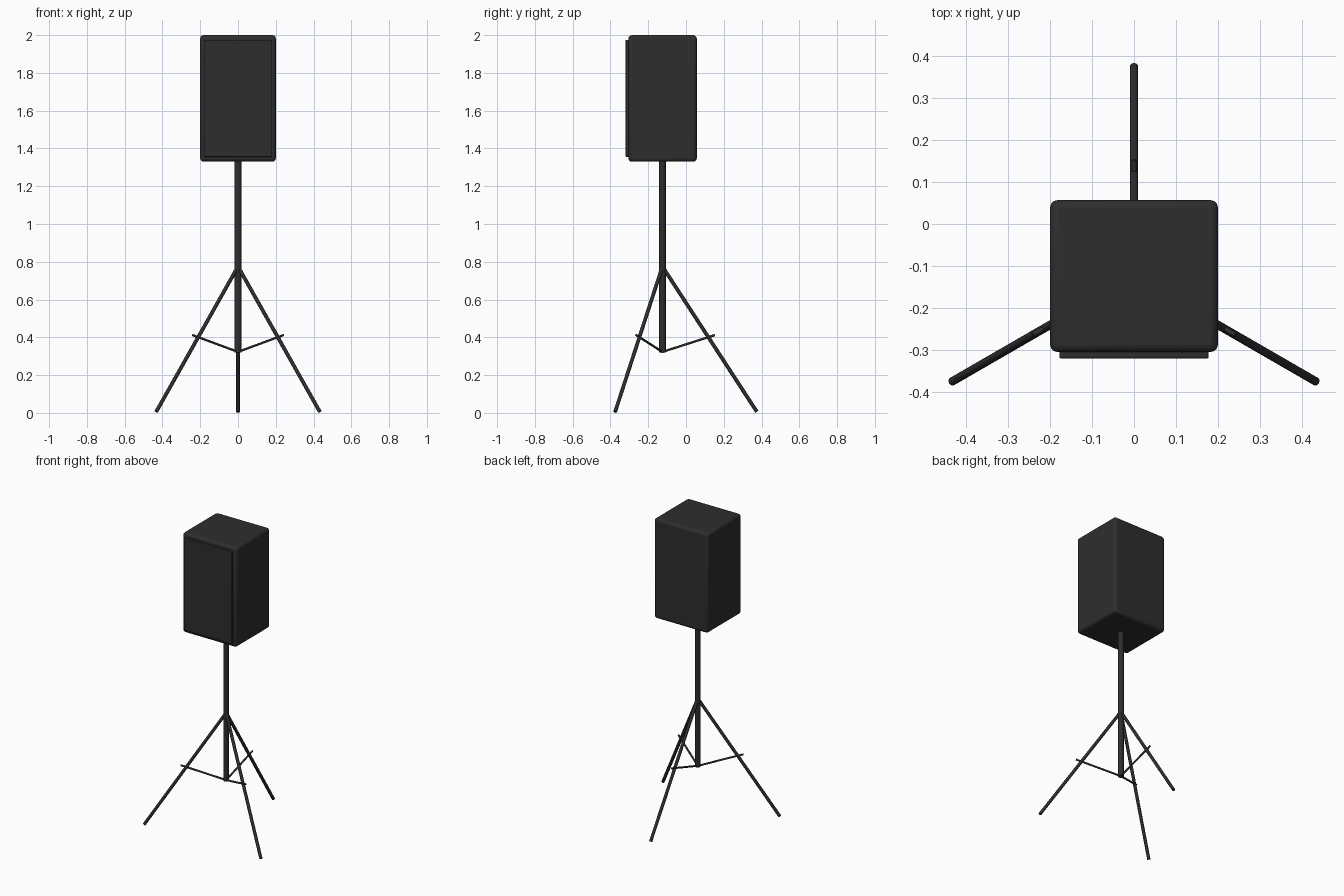
import bpy
import math
from mathutils import Vector

cube = bpy.data.objects.get("Cube")
if cube:
    bpy.data.objects.remove(cube, do_unlink=True)


def make_material(name, value):
    mat = bpy.data.materials.new(name)
    mat.use_nodes = True
    colour = (value, value, value, 1)
    mat.diffuse_color = colour
    bsdf = mat.node_tree.nodes["Principled BSDF"]
    bsdf.inputs["Base Color"].default_value = colour
    bsdf.inputs["Roughness"].default_value = 0.7
    return mat


black = make_material("matte black", 0.027)
AXIS_Y = -0.125


def finish(obj, name):
    obj.name = name
    obj.data.materials.append(black)
    bpy.ops.object.shade_smooth_by_angle(angle=math.radians(35))
    return obj


def rounded_box(name, low, high, bevel):
    low, high = Vector(low), Vector(high)
    bpy.ops.mesh.primitive_cube_add(size=1, location=(low + high) / 2)
    obj = bpy.context.object
    obj.scale = high - low
    bpy.ops.object.transform_apply(location=False, rotation=False, scale=True)
    mod = obj.modifiers.new("rounded edges", "BEVEL")
    mod.width = bevel
    mod.segments = 3
    return finish(obj, name)


def tube(name, start, end, radius, sides=16):
    start, end = Vector(start), Vector(end)
    span = end - start
    bpy.ops.mesh.primitive_cylinder_add(
        vertices=sides, radius=radius, depth=span.length, location=(start + end) / 2)
    obj = bpy.context.object
    obj.rotation_euler = span.to_track_quat("Z", "Y").to_euler()
    return finish(obj, name)


# Speaker cabinet and its raised front grille
rounded_box("cabinet", (-0.2, -0.305, 1.33), (0.2, 0.057, 2.0), 0.018)
rounded_box("front_grille", (-0.178, -0.32, 1.355), (0.178, -0.29, 1.975), 0.004)

# Centre pole
tube("pole", (0, AXIS_Y, 0.32), (0, AXIS_Y, 1.34), 0.018)

# Three legs, each with a brace from the foot of the pole
for side, degrees in (("back", 90), ("front_right", 210), ("front_left", 330)):
    a = math.radians(degrees)
    out = Vector((math.cos(a), math.sin(a), 0))
    hub = Vector((0, AXIS_Y, 0))
    up = Vector((0, 0, 1))
    tube(side + "_leg", hub + up * 0.775, hub + out * 0.5 + up * 0.006, 0.01)
    tube(side + "_brace", hub + up * 0.323, hub + out * 0.278 + up * 0.412, 0.006, 12)
